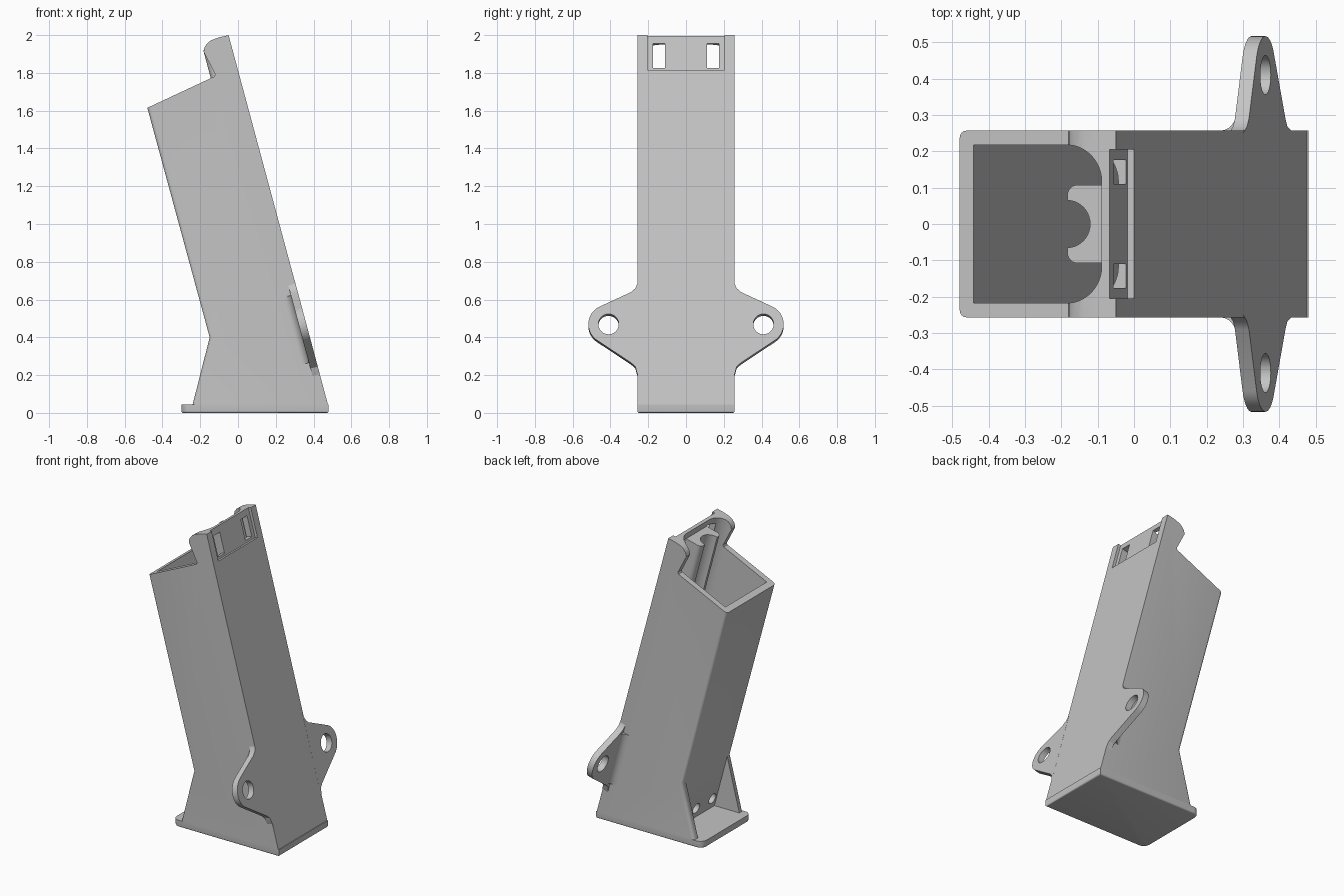
import bpy, bmesh, math
from mathutils import Vector

if "Cube" in bpy.data.objects:
    bpy.data.objects.remove(bpy.data.objects["Cube"])

grey = bpy.data.materials.new("plain grey")
grey.use_nodes = True
grey.diffuse_color = (0.55, 0.55, 0.55, 1)
grey.node_tree.nodes["Principled BSDF"].inputs["Base Color"].default_value = (0.55, 0.55, 0.55, 1)

TILT = math.radians(15)
UP = Vector((-math.sin(TILT), 0, math.cos(TILT)))       # along the leaning tube
IN = Vector((-math.cos(TILT), 0, -math.sin(TILT)))      # from the flat rear face inwards
ORIGIN = Vector((0.488, 0, 0))
HALF, WALL, DEPTH, FLOOR = 0.257, 0.04, 0.515, 0.045


# Placement frames: two profile coordinates plus the extrusion height
def tube(s, y, v):
    return ORIGIN + IN * s + UP * v + Vector((0, y, 0))

def side(x, z, y):
    return Vector((x, y, z))

def flat(x, y, z):
    return Vector((x, y, z))

def rear(y, v, s):
    return tube(s, y, v)


def arc(cx, cy, r, start, end, n=12):
    angles = [math.radians(start + (end - start) * i / n) for i in range(n + 1)]
    return [(cx + r * math.cos(a), cy + r * math.sin(a)) for a in angles]


def rect(a, b, c, d):
    return [(a, c), (b, c), (b, d), (a, d)]


def prism(name, pts, place, lo, hi, rounded=(), radius=0.0, bottom=0.0):
    """Extrude a profile; optionally round cap edges between listed profile points."""
    bm = bmesh.new()
    low = [bm.verts.new(place(p, q, lo)) for p, q in pts]
    high = [bm.verts.new(place(p, q, hi)) for p, q in pts]
    bm.faces.new(low)
    bm.faces.new(high)
    n = len(pts)
    for i in range(n):
        j = (i + 1) % n
        bm.faces.new((low[i], low[j], high[j], high[i]))
    bmesh.ops.recalc_face_normals(bm, faces=bm.faces)
    edges = [bm.edges.get((ring[i], ring[i + 1])) for i in rounded for ring in (low, high)]
    if bottom:
        edges = [bm.edges.get((low[i], low[(i + 1) % n])) for i in range(n)]
    if edges:
        bmesh.ops.bevel(bm, geom=edges, offset=bottom or radius, segments=4,
                        profile=0.5, affect='EDGES')
    mesh = bpy.data.meshes.new(name)
    bm.to_mesh(mesh)
    bm.free()
    mesh.materials.append(grey)
    ob = bpy.data.objects.new(name, mesh)
    bpy.context.collection.objects.link(ob)
    return ob


def cut(target, *cutters):
    for cutter in cutters:
        mod = target.modifiers.new("cut", 'BOOLEAN')
        mod.operation, mod.solver, mod.object = 'DIFFERENCE', 'EXACT', cutter
        bpy.context.view_layer.objects.active = target
        bpy.ops.object.modifier_apply(modifier=mod.name)
        bpy.data.objects.remove(cutter)


# Leaning body with raised rear shield and spreading lower cheeks
outline = [(0.476, FLOOR), (-0.05, 2.0), (-0.10, 1.988), (-0.14, 1.974), (-0.162, 1.958),
           (-0.177, 1.937), (-0.182, 1.912), (-0.127, 1.805), (-0.12, 1.792),
           (-0.125, 1.781), (-0.48, 1.615), (-0.15, 0.40), (-0.24, FLOOR)]
body = prism("tube_body", outline, side, -HALF, HALF, rounded=(10, 11), radius=0.02)

# Long cavity with rounded rear corners
inner = HALF - WALL
cavity_shape = ([(DEPTH - WALL, -inner), (DEPTH - WALL, inner)]
                + arc(0.142, inner - 0.1, 0.1, 90, 180)
                + arc(0.142, -inner + 0.1, 0.1, 180, 270))
cavity = prism("cavity_cutter", cavity_shape, tube, -0.2, 2.4)

# Open pocket between the cheeks
pocket = prism("pocket_cutter", [(-0.03, -0.055), (-0.157, 0.42), (-0.5, 0.42), (-0.5, -0.055)],
               side, -inner, inner)

# Shallow rear recess with two windows
recess = prism("recess_cutter", rect(-0.205, 0.205, 1.879, 2.3), rear, -0.05, 0.02)
windows = [prism("window_cutter", rect(m - 0.033, m + 0.033, 1.895, 2.03), rear, -0.05, 0.1)
           for m in (-0.143, 0.143)]

# Row of small holes low in the front wall
holes = [prism("hole_cutter", arc(y, 0.256, 0.035, 0, 345, 23), rear, 0.44, 0.56)
         for y in (-0.17, 0, 0.17)]
cut(body, cavity, pocket, recess, *windows, *holes)

# Grooved column inside the rear wall
column_shape = ([(0.03, -0.108)] + arc(0.122, -0.078, 0.03, -90, 0, 6)
                + arc(0.152, 0, 0.065, 270, 90, 20)
                + arc(0.122, 0.078, 0.03, 0, 90, 6) + [(0.03, 0.108)])
prism("inner_column", column_shape, tube, 0.06, 2.028)

# Base plate with rounded front corners
plate_shape = ([(0.48, -HALF), (0.48, HALF)] + arc(-0.255, HALF - 0.045, 0.045, 90, 180, 8)
               + arc(-0.255, -HALF + 0.045, 0.045, 180, 270, 8))
prism("base_plate", plate_shape, flat, 0, FLOOR, bottom=0.01)

# Mounting lugs with a blending fillet behind each one
lug_outline = ([(0.25, 0.70), (0.259, 0.68), (0.268, 0.66), (0.29, 0.64)]
               + arc(0.415, 0.47, 0.102, 64, -60, 16)
               + [(0.29, 0.265), (0.268, 0.245), (0.259, 0.21), (0.25, 0.19)])
for sign, label in ((1, "back"), (-1, "front")):
    def scaled(pts):
        return [(sign * y, z / math.cos(TILT)) for y, z in pts]
    lug = prism(label + "_lug", scaled(lug_outline), rear, 0, 0.04)
    cut(lug, prism("lug_hole_cutter", scaled(arc(0.41, 0.47, 0.054, 0, 350, 35)), rear, -0.05, 0.1))
    curve = [(s, sign * y) for s, y in arc(0.085, HALF + 0.045, 0.045, 180, 270, 8)]
    prism(label + "_lug_fillet", curve + [(0.03, sign * (HALF - 0.01)), (0.03, sign * (HALF + 0.045))],
          tube, 0.285, 0.655)

# Smooth the rounded parts, keep corners crisp
for ob in bpy.context.scene.objects:
    if ob.type == 'MESH':
        ob.select_set(True)
        bpy.context.view_layer.objects.active = ob
bpy.ops.object.shade_smooth_by_angle(angle=math.radians(30))
